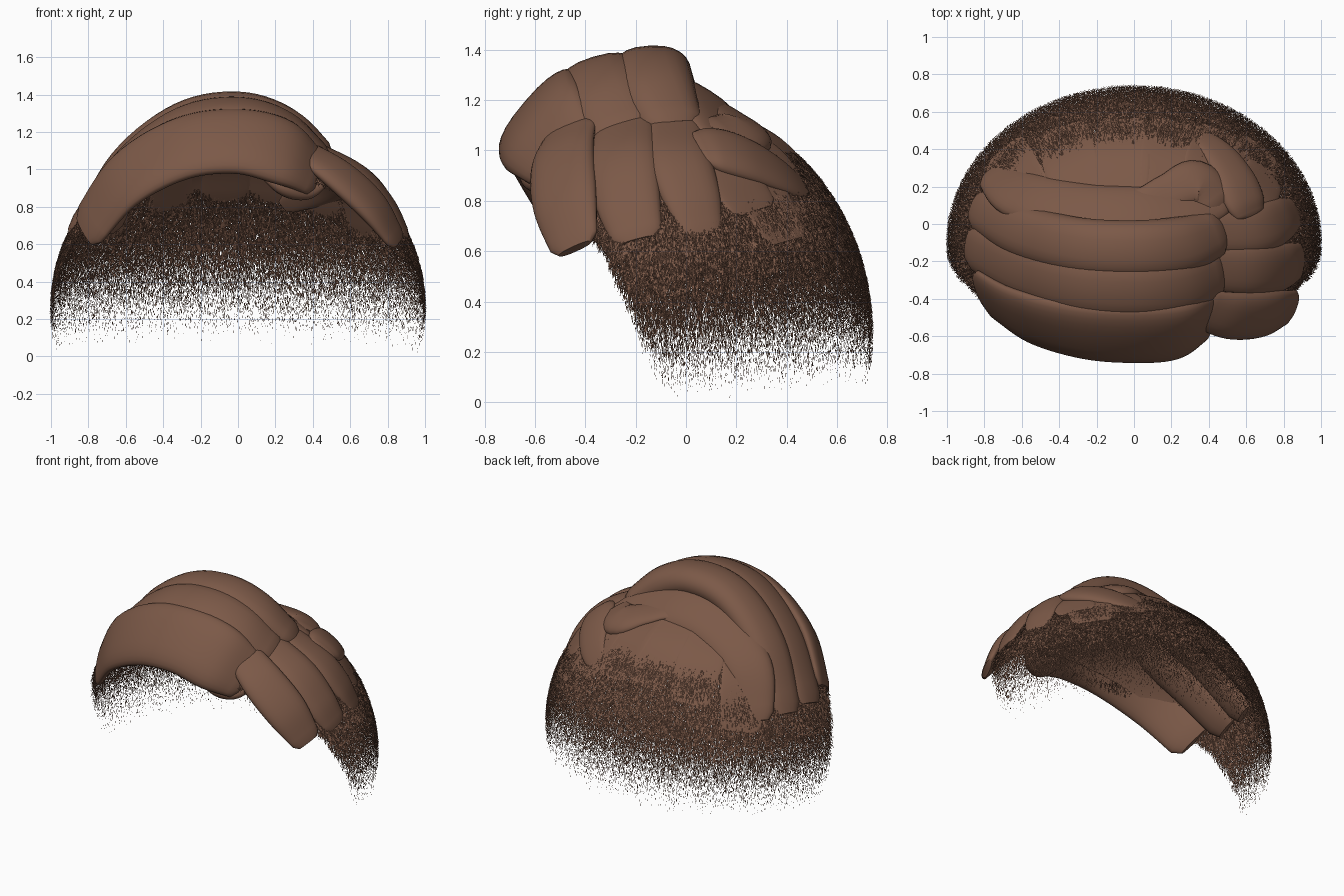
import bpy
import bmesh
import math
import random
from mathutils import Quaternion, Vector

random.seed(4)
cube = bpy.data.objects.get("Cube")
if cube:
    bpy.data.objects.remove(cube, do_unlink=True)

# Head dome that every part follows
CENTER = Vector((0, -0.1, 0.25))
RADII = Vector((0.995, 0.835, 0.95))

COLOR = (0.2, 0.1, 0.064, 1)
BROWN = bpy.data.materials.new("warm brown hair")
BROWN.use_nodes = True
BROWN.diffuse_color = COLOR
BROWN.node_tree.nodes["Principled BSDF"].inputs["Base Color"].default_value = COLOR


def normal_at(p):
    d = p - CENTER
    return Vector([d[i] / RADII[i] ** 2 for i in range(3)]).normalized()


def dome_x(y, z, scale):
    """Positive x of the scaled dome at a given y and z."""
    a = (y - CENTER.y) / RADII.y / scale
    b = (z - CENTER.z) / RADII.z / scale
    return scale * math.sqrt(max(0, 1 - a * a - b * b))


def dome_z(x, y, scale):
    """Upper z of the scaled dome at a given x and y."""
    a = x / scale
    b = (y - CENTER.y) / RADII.y / scale
    return CENTER.z + RADII.z * scale * math.sqrt(max(0, 1 - a * a - b * b))


def add_object(name, mesh):
    obj = bpy.data.objects.new(name, mesh)
    bpy.context.collection.objects.link(obj)
    mesh.materials.append(BROWN)
    return obj


def add_smooth(name, bm):
    mesh = bpy.data.meshes.new(name)
    bm.to_mesh(mesh)
    bm.free()
    obj = add_object(name, mesh)
    bpy.ops.object.select_all(action="DESELECT")
    obj.select_set(True)
    bpy.context.view_layer.objects.active = obj
    bpy.ops.object.shade_smooth_by_angle(angle=math.radians(50))


def spline(points, steps=7):
    """Catmull-Rom samples through points holding position and half width."""
    pts = [Vector(p) for p in points]
    pts = [2 * pts[0] - pts[1]] + pts + [2 * pts[-1] - pts[-2]]
    out = []
    for a, b, c, d in zip(pts, pts[1:], pts[2:], pts[3:]):
        for k in range(steps):
            t = k / steps
            out.append(0.5 * (2 * b + (c - a) * t + (2 * a - 5 * b + 4 * c - d) * t ** 2
                              + (3 * b - a - 3 * c + d) * t ** 3))
    return out + [pts[-2]]


def lock(name, points, thick, roll=0, sides=24):
    """Flattened tube of hair along the dome, thinner where it is narrower."""
    samples = spline(points)
    widest = max(s[3] for s in samples)
    bm = bmesh.new()
    rings = []
    for i, s in enumerate(samples):
        p = s.to_3d()
        ahead = samples[min(i + 1, len(samples) - 1)].to_3d()
        behind = samples[max(i - 1, 0)].to_3d()
        along = (ahead - behind).normalized()
        across = Quaternion(along, roll) @ along.cross(normal_at(p)).normalized()
        up = across.cross(along)
        end = 0.75 if i in (0, len(samples) - 1) else 1
        depth = thick * (s[3] / widest) ** 2
        ring = []
        for k in range(sides):
            c = math.cos(math.tau * k / sides)
            n = math.sin(math.tau * k / sides)
            c = math.copysign(abs(c) ** 0.8, c)
            ring.append(bm.verts.new(p + end * (across * c * s[3] + up * n * depth)))
        rings.append(ring)
    for r, q in zip(rings, rings[1:]):
        for k in range(sides):
            j = (k + 1) % sides
            bm.faces.new((r[k], r[j], q[j], q[k]))
    bm.faces.new(rings[0][::-1])
    bm.faces.new(rings[-1])
    bmesh.ops.recalc_face_normals(bm, faces=bm.faces)
    add_smooth(name, bm)


# Scalp cap under the locks, open toward the face
bm = bmesh.new()
bmesh.ops.create_uvsphere(bm, u_segments=96, v_segments=64, radius=1)
for v in bm.verts:
    v.co = CENTER + v.co * RADII
for point, direction in (((0, 0, 0.89), (0, 0, -1)), ((0, -0.32, 0.6), (0, -1, -0.6))):
    bmesh.ops.bisect_plane(bm, geom=bm.verts[:] + bm.edges[:] + bm.faces[:], plane_co=point,
                           plane_no=direction, clear_outer=True)
add_smooth("scalp_cap", bm)

# Short stubble strands, dense on the sides and thinning toward neck and crown
verts, faces = [], []
for _ in range(390000):
    z = random.uniform(0.01, 1)
    h = (z - CENTER.z) / RADII.z
    r = math.sqrt(1 - h * h)
    turn = random.uniform(0, math.tau)
    y = CENTER.y + RADII.y * r * math.sin(turn)
    hairline = -0.33 - (z - 0.6) * (0.4 if z < 0.6 else 0.8)
    low = 0.08 * max(0, y + 0.1)
    fade = min(1, max(0, z - low) / 0.6)
    keep = min(fade ** 1.6, max(0, (1 - z) / 0.14))
    if random.random() > keep or y < hairline + random.uniform(0, 0.06):
        continue
    p = Vector((RADII.x * r * math.cos(turn), y, z))
    n = normal_at(p)
    side = Vector((-n.y, n.x, 0)).normalized()
    down = n.cross(side) * -1
    size = 0.35 + 0.65 * fade
    length = random.uniform(0.025, 0.038) * size
    tip = (down + side * random.uniform(-0.2, 0.2) + n * random.uniform(0, 0.25)) * length
    half = (side + n * random.uniform(-0.8, 0.8)) * 0.0023 * size
    base = p + n * random.uniform(-0.006 if z < 0.88 else 0.003, 0.009)
    i = len(verts)
    verts += [base - half, base + half, base + tip]
    faces.append((i, i + 1, i + 2))
stubble = bpy.data.meshes.new("stubble")
stubble.from_pydata(verts, [], faces)
add_object("stubble", stubble)


# Large locks swept from the parting over the crown to the far side
def sweep(name, y, top, width, thick, roll=0.0, part_x=0.46, tail=0.7):
    end = 0.67
    xs = (part_x, 0.25, 0, -0.3, -0.6, -dome_x(y + 0.23, end, 0.98))
    rise = (0.64, 0.87, 1, 0.92, 0.57, 0)
    bow = (0.1, 0.02, 0, 0.02, 0.1, 0.23)
    taper = (0.76, 1, 1, 0.97, 0.9, tail)
    lock(name, [(x, y + b, end + (top - end) * f, width * t)
                for x, f, b, t in zip(xs, rise, bow, taper)], thick, roll)


sweep("front_sweep", -0.59, 1.15, 0.22, 0.07, -0.25, 0.42, 0.76)
sweep("second_sweep", -0.34, 1.27, 0.18, 0.11)
sweep("crown_sweep", -0.14, 1.31, 0.16, 0.11)
sweep("rear_sweep", 0.06, 1.18, 0.17, 0.07, 0.35)


# Side locks falling from the parting, placed by y, z and half width
def side_lock(name, points, thick, start=1.01, end=0.99):
    path = []
    for i, (y, z, w) in enumerate(points):
        scale = start + (end - start) * i / (len(points) - 1)
        path.append((dome_x(y, z, scale), y, z, w))
    lock(name, path, thick)


side_lock("front_side_lock", [(-0.45, 1.1, 0.11), (-0.49, 0.97, 0.14),
                              (-0.48, 0.8, 0.14), (-0.44, 0.61, 0.1)], 0.055, 1.05, 1.02)
side_lock("middle_side_lock", [(-0.24, 1.13, 0.11), (-0.25, 0.97, 0.14),
                               (-0.23, 0.8, 0.13), (-0.19, 0.64, 0.1)], 0.055)
side_lock("rear_side_lock", [(-0.05, 1.13, 0.1), (-0.03, 0.97, 0.13),
                             (0.02, 0.82, 0.12), (0.07, 0.66, 0.08)], 0.05)
side_lock("lower_rear_lock", [(0.08, 1.02, 0.12), (0.18, 0.9, 0.14),
                              (0.28, 0.76, 0.12)], 0.016, 1.01, 1.0)
side_lock("swirl_lock", [(0.04, 1.01, 0.09), (0.12, 1.0, 0.13), (0.25, 0.96, 0.13),
                         (0.4, 0.89, 0.1), (0.54, 0.8, 0.05)], 0.05, 1.03)

# Curl hooking back behind the parting, and the small curl under the fringe
lock("crown_curl", [(x, y, dome_z(x, y, 1), w) for x, y, w in
                    ((-0.35, 0.14, 0.08), (0, 0.1, 0.09), (0.18, 0.17, 0.1),
                     (0.34, 0.22, 0.13), (0.46, 0.1, 0.11))], 0.055)
lock("fringe_curl", [(0.12, -0.6, 1, 0.04), (0.25, -0.6, 0.92, 0.07),
                     (0.36, -0.56, 0.89, 0.06), (0.46, -0.5, 0.95, 0.04)], 0.05)

# Flat locks fanning down the back and sinking into the stubble
for i, x in enumerate((-0.7, -0.38, -0.07, 0.2, 0.46, 0.68)):
    k = math.sqrt(1 - x * x)
    path = [(x * 0.75, 0.12, 0.12), (x * 0.9, 0.36 * k, 0.15), (x, 0.56 * k, 0.13)]
    lock(f"back_lock_{i + 1}", [(a, b, dome_z(a, b, 1.003), w) for a, b, w in path], 0.009)
